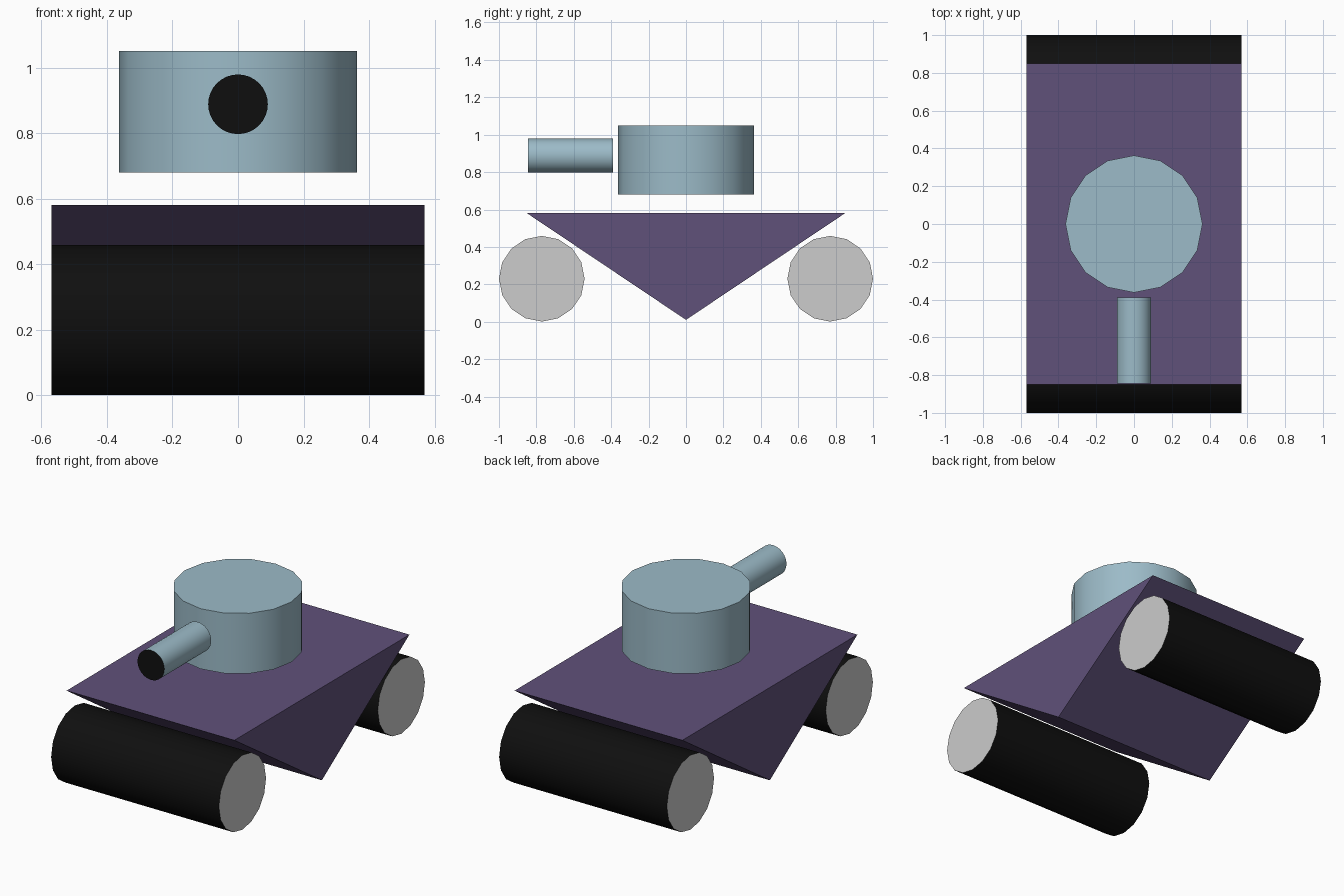
import bpy, bmesh, math
from mathutils import Matrix

if "Cube" in bpy.data.objects:
    bpy.data.objects.remove(bpy.data.objects["Cube"])


def material(name, rgb):
    m = bpy.data.materials.new(name)
    lin = [(c / 255 / 12.92) if c < 11 else ((c / 255 + 0.055) / 1.055) ** 2.4 for c in rgb]
    m.diffuse_color = (*lin, 1)
    m.use_nodes = True
    m.node_tree.nodes["Principled BSDF"].inputs["Base Color"].default_value = m.diffuse_color
    return m


PURPLE = material("purple", (96, 81, 122))
BLUE = material("pale_blue", (156, 187, 200))
BLACK = material("black", (15, 15, 15))
GREY = material("light_grey", (204, 204, 204))


def finish(name, bm, mats):
    mesh = bpy.data.meshes.new(name)
    bm.to_mesh(mesh)
    bm.free()
    for m in mats:
        mesh.materials.append(m)
    obj = bpy.data.objects.new(name, mesh)
    bpy.context.collection.objects.link(obj)
    return obj


def cylinder(name, radius, length, sides, centre, axis, mats, cap_rule):
    """Capped cylinder along an axis; end faces matching cap_rule get the second colour."""
    bm = bmesh.new()
    bmesh.ops.create_cone(bm, cap_ends=True, segments=sides, radius1=radius,
                          radius2=radius, depth=length)
    rot = {"x": Matrix.Rotation(math.pi / 2, 4, "Y"),
           "y": Matrix.Rotation(math.pi / 2, 4, "X"),
           "z": Matrix.Identity(4)}[axis]
    bm.transform(Matrix.Translation(centre) @ rot)
    bm.normal_update()
    for f in bm.faces:
        f.smooth = len(f.verts) == 4
        if len(f.verts) > 4 and cap_rule(f.normal):
            f.material_index = 1
    for e in bm.edges:
        e.smooth = all(len(f.verts) == 4 for f in e.link_faces)
    return finish(name, bm, mats)


# Hull: triangular prism with its point down
bm = bmesh.new()
ends = [[bm.verts.new((x, y, z)) for y, z in ((-0.85, 0.58), (0, 0.01), (0.85, 0.58))]
        for x in (-0.57, 0.57)]
bm.faces.new(ends[0])
bm.faces.new(ends[1])
for i in range(3):
    j = (i + 1) % 3
    bm.faces.new((ends[0][i], ends[0][j], ends[1][j], ends[1][i]))
bmesh.ops.recalc_face_normals(bm, faces=bm.faces)
finish("hull", bm, [PURPLE])

# Rollers: black tread with grey end caps
for name, side in (("front_roller", -1), ("back_roller", 1)):
    cylinder(name, 0.229, 1.14, 16, (0, side * 0.771, 0.23), "x",
             [BLACK, GREY], lambda n: True)

# Turret floating above the hull, and barrel with a black muzzle
cylinder("turret", 0.363, 0.37, 16, (0, 0, 0.865), "z", [BLUE], lambda n: False)
cylinder("barrel", 0.091, 0.455, 32, (0, -0.6175, 0.888), "y",
         [BLUE, BLACK], lambda n: n.y < 0)
